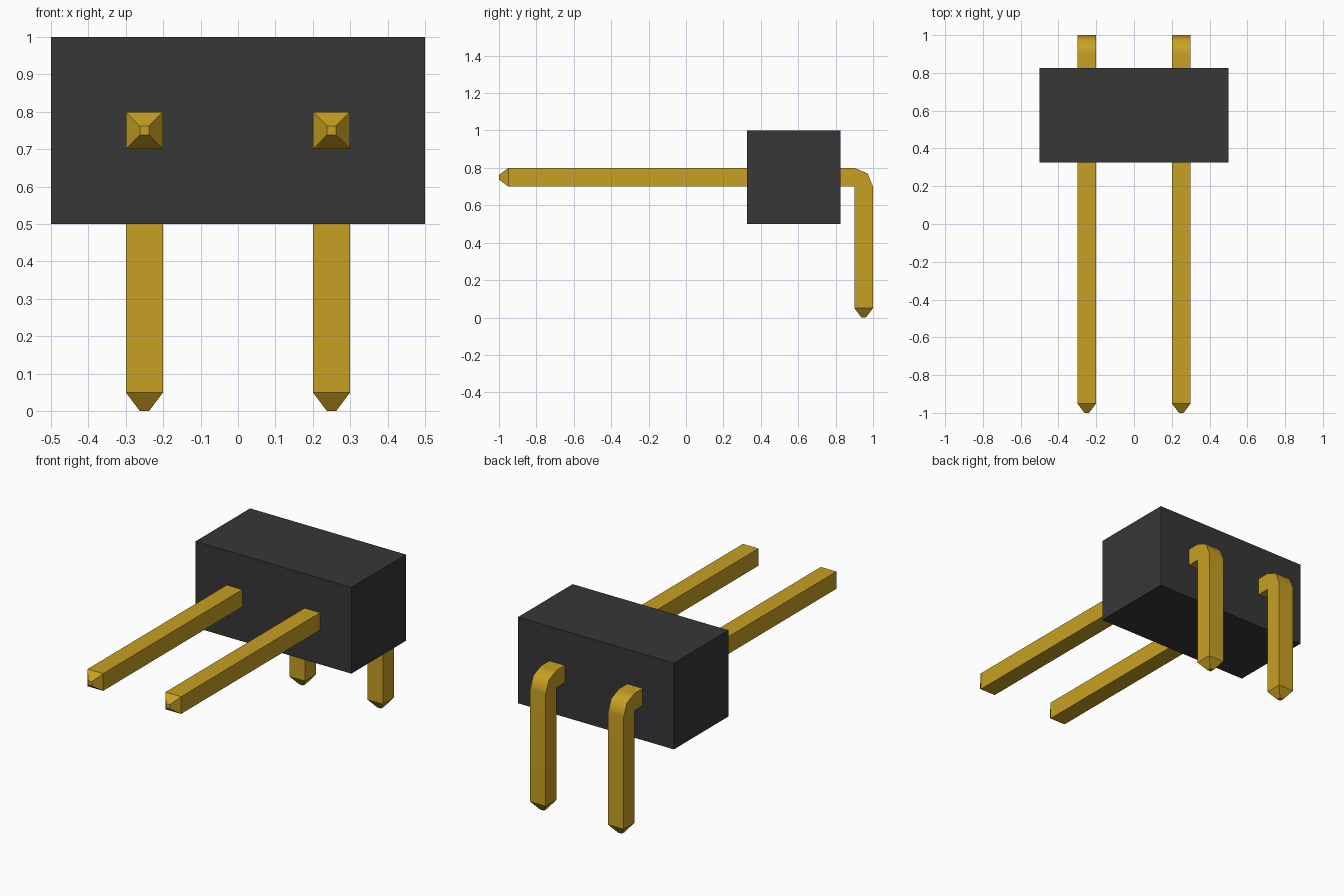
import bpy
import bmesh
from math import sin, cos, pi

cube = bpy.data.objects.get("Cube")
if cube:
    bpy.data.objects.remove(cube, do_unlink=True)


def make_material(name, rgb):
    mat = bpy.data.materials.new(name)
    mat.use_nodes = True
    mat.diffuse_color = (*rgb, 1)
    mat.node_tree.nodes["Principled BSDF"].inputs["Base Color"].default_value = (*rgb, 1)
    return mat


black = make_material("black plastic", (0.038, 0.038, 0.038))
gold = make_material("gold metal", (0.57, 0.35, 0.017))

HALF = 0.05      # half thickness of a pin
TIP = 0.0125     # half thickness at its blunt end
PIVOT = (0.9, 0.7)


def add_object(name, bm, mat):
    mesh = bpy.data.meshes.new(name)
    bm.to_mesh(mesh)
    bm.free()
    mesh.materials.append(mat)
    obj = bpy.data.objects.new(name, mesh)
    bpy.context.collection.objects.link(obj)
    return obj


# Plastic housing block
bm = bmesh.new()
bmesh.ops.create_cube(bm, size=1)
bmesh.ops.scale(bm, vec=(1, 0.5, 0.5), verts=bm.verts)
bmesh.ops.translate(bm, vec=(0, 0.575, 0.75), verts=bm.verts)
add_object("housing", bm, black)


def add_pin(name, x):
    # Each section: half width, outer (y, z), inner (y, z)
    sections = [(TIP, (-1, 0.75 + TIP), (-1, 0.75 - TIP)),
                (HALF, (-0.95, 0.8), (-0.95, 0.7))]
    for i in range(3):
        a = pi / 2 - i * pi / 4
        outer = (PIVOT[0] + 2 * HALF * cos(a), PIVOT[1] + 2 * HALF * sin(a))
        sections.append((HALF, outer, PIVOT))
    sections += [(HALF, (1, 0.05), (0.9, 0.05)),
                 (TIP, (0.95 + TIP, 0), (0.95 - TIP, 0))]

    # Loft square rings along the bent path
    bm = bmesh.new()
    rings = []
    for w, o, n in sections:
        rings.append([bm.verts.new((x + s * w, *p))
                      for s, p in ((-1, o), (1, o), (1, n), (-1, n))])
    for a, b in zip(rings, rings[1:]):
        for i in range(4):
            j = (i + 1) % 4
            bm.faces.new((a[i], a[j], b[j], b[i]))
    bm.faces.new(rings[0])
    bm.faces.new(rings[-1])

    # Round shading only across the outside of the elbow
    for f in bm.faces:
        f.smooth = True
    soft = {bm.edges.get(r[:2]) for r in rings[2:5]}
    for e in bm.edges:
        e.smooth = e in soft
    bmesh.ops.remove_doubles(bm, verts=bm.verts, dist=0.0001)
    bmesh.ops.recalc_face_normals(bm, faces=bm.faces)
    pin = add_object(name, bm, gold)
    mod = pin.modifiers.new("flat long faces", "WEIGHTED_NORMAL")
    mod.keep_sharp = True


add_pin("right_pin", -0.25)
add_pin("left_pin", 0.25)
